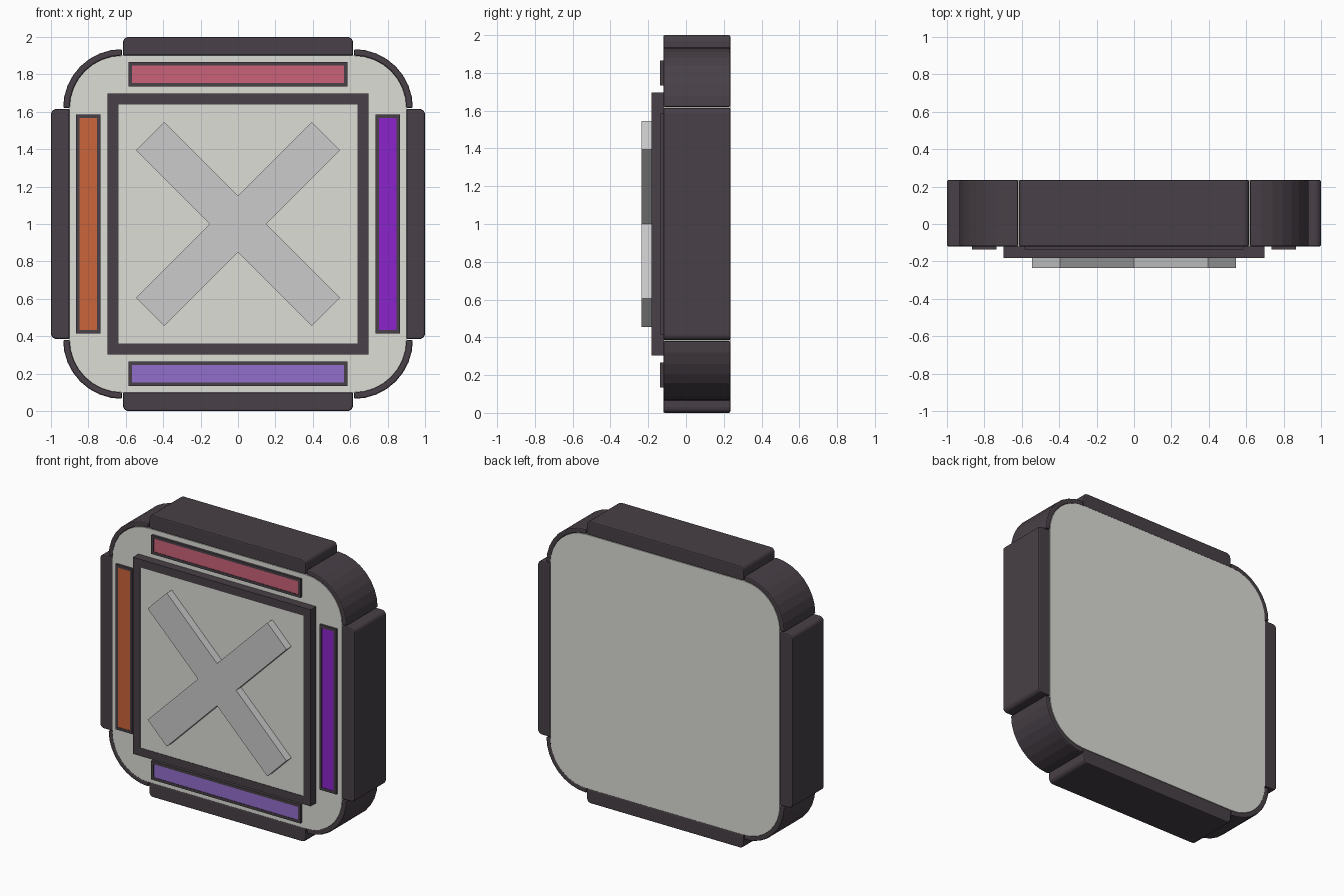
import bpy, bmesh, math

if "Cube" in bpy.data.objects:
    bpy.data.objects.remove(bpy.data.objects["Cube"])


def material(name, rgb):
    m = bpy.data.materials.new(name)
    lin = [((c / 255 + 0.055) / 1.055) ** 2.4 for c in rgb]
    m.diffuse_color = (*lin, 1)
    m.use_nodes = True
    m.node_tree.nodes["Principled BSDF"].inputs["Base Color"].default_value = m.diffuse_color
    return m


DARK = material("dark_trim", (72, 64, 71))
LIGHT = material("pale_panel", (221, 222, 214))


def arc(cx, cz, r, a0, a1, n):
    return [(cx + r * math.cos(math.radians(a0 + (a1 - a0) * i / n)),
             cz + r * math.sin(math.radians(a0 + (a1 - a0) * i / n))) for i in range(n + 1)]


def rect(w, h, cz=0):
    return [(-w, cz - h), (w, cz - h), (w, cz + h), (-w, cz + h)]


def solid(name, outline, y0, y1, mat=None, turn=0, bevel=0, hole=None):
    """Extrude an x-z outline (centred on z = 1) along y; a hole of equal count makes a frame."""
    c, s = math.cos(math.radians(turn)), math.sin(math.radians(turn))
    bm = bmesh.new()

    def ring(points, y):
        return [bm.verts.new((x * c - z * s, y, 1 + x * s + z * c)) for x, z in points]

    def bridge(a, b):
        for i in range(len(a)):
            j = (i + 1) % len(a)
            bm.faces.new((a[i], a[j], b[j], b[i]))

    front, back = ring(outline, y0), ring(outline, y1)
    bridge(front, back)
    if hole:
        hf, hb = ring(hole, y0), ring(hole, y1)
        bridge(hf, hb)
        bridge(front, hf)
        bridge(back, hb)
    else:
        bm.faces.new(front)
        bm.faces.new(back)
    bmesh.ops.recalc_face_normals(bm, faces=bm.faces)
    me = bpy.data.meshes.new(name)
    bm.to_mesh(me)
    bm.free()
    ob = bpy.data.objects.new(name, me)
    bpy.context.collection.objects.link(ob)
    if mat:
        me.materials.append(mat)
    if bevel:
        mod = ob.modifiers.new("edge_bevel", 'BEVEL')
        mod.width, mod.segments = bevel, 2
        mod.limit_method, mod.angle_limit = 'ANGLE', math.radians(50)
    return ob


FRONT, BACK = -0.12, 0.235

# Rounded square body
body = []
for k, (sx, sz) in enumerate([(1, 1), (-1, 1), (-1, -1), (1, -1)]):
    body += arc(0.62 * sx, 0.62 * sz, 0.28, 90 * k, 90 * k + 90, 8)
solid("body_panel", body, FRONT, BACK, LIGHT)

# Corner guards, edge bumpers and coloured strips on each side
corner = arc(0.62, 0.62, 0.315, 0, 90, 8) + arc(0.62, 0.62, 0.28, 90, 0, 8)
bumper = ([(-0.615, 0.9), (0.615, 0.9)] + arc(0.585, 0.97, 0.03, 0, 90, 4)
          + arc(-0.585, 0.97, 0.03, 90, 180, 4))
sides = [("top", 0, (203, 98, 120)), ("left", 90, (203, 101, 60)),
         ("bottom", 180, (146, 110, 203)), ("right", 270, (140, 36, 203))]
for side, turn, rgb in sides:
    solid(side + "_corner_guard", corner, FRONT, BACK, DARK, turn, 0.008)
    solid(side + "_bumper", bumper, FRONT, BACK, DARK, turn, 0.008)
    solid(side + "_strip_frame", rect(0.585, 0.066, 0.8), -0.137, FRONT, DARK, turn,
          hole=rect(0.566, 0.047, 0.8))
    solid(side + "_strip", rect(0.566, 0.047, 0.8), -0.134, FRONT,
          material(side + "_colour", rgb), turn)

# Raised square face with its frame
solid("face_frame", rect(0.697, 0.697), -0.182, FRONT, DARK, hole=rect(0.64, 0.64))
solid("face_panel", rect(0.64, 0.64), -0.179, FRONT, LIGHT)

# Diagonal cross
w, L = 0.106, 0.664
cross = [(w, w), (w, L), (-w, L), (-w, w), (-L, w), (-L, -w),
         (-w, -w), (-w, -L), (w, -L), (w, -w), (L, -w), (L, w)]
solid("cross", cross, -0.235, -0.179, turn=45)
